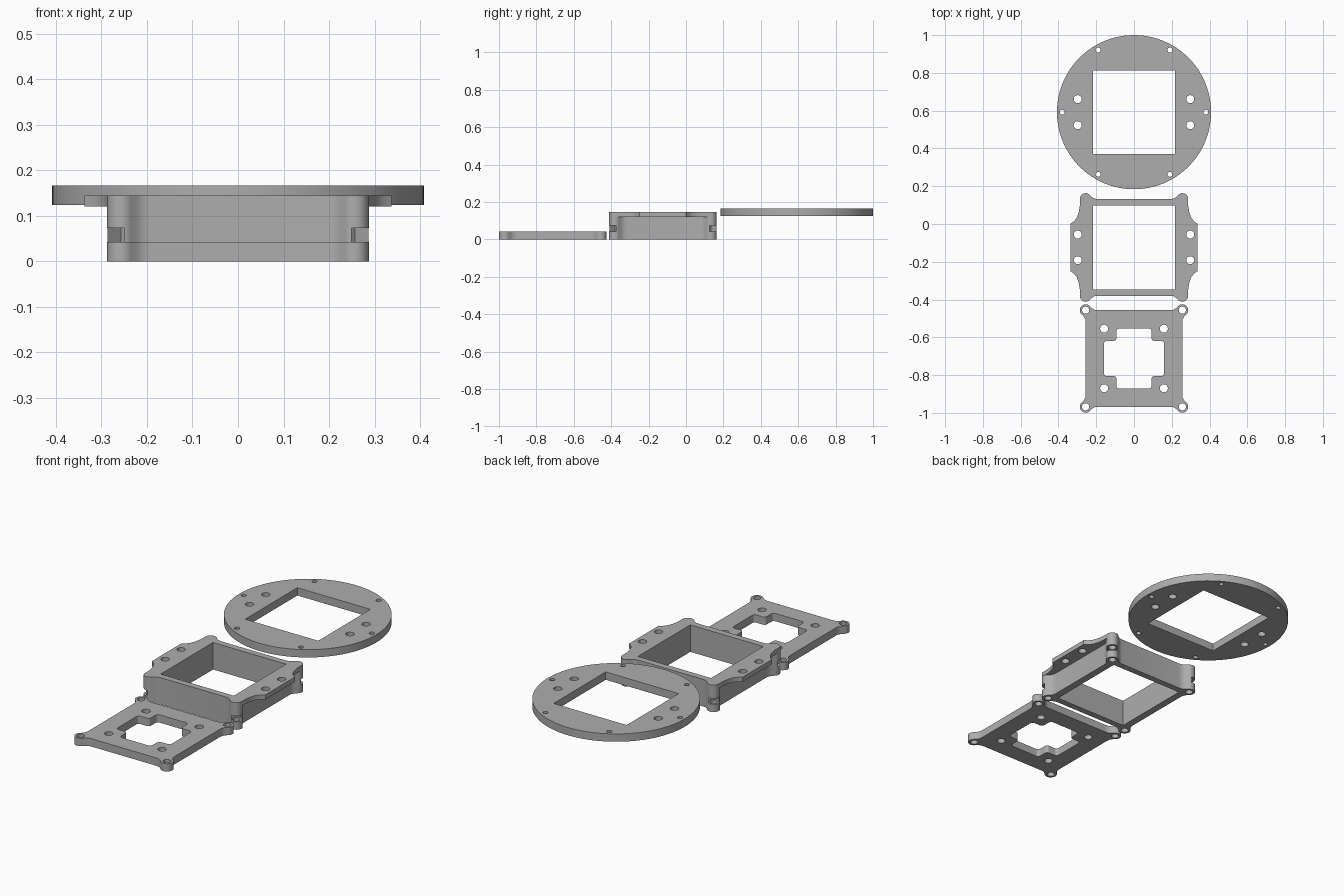
import bpy, bmesh
from math import cos, sin, pi, radians
from mathutils import Vector, Matrix

cube = bpy.data.objects.get("Cube")
if cube:
    bpy.data.objects.remove(cube, do_unlink=True)

grey = bpy.data.materials.new("plain grey")
grey.use_nodes = True
COLOUR = (0.42, 0.42, 0.42, 1)
grey.diffuse_color = COLOUR
grey.node_tree.nodes["Principled BSDF"].inputs["Base Color"].default_value = COLOUR

HALF = 0.256        # corner boss offset from a frame's middle
BOSS = 0.031        # corner boss radius
SIGNS = [(sx, sy) for sx in (-1, 1) for sy in (-1, 1)]


def arc(x, y, r, start=0, end=360, n=32):
    steps = n if end - start == 360 else n + 1
    angles = [radians(start + (end - start) * i / n) for i in range(steps)]
    return [(x + r * cos(a), y + r * sin(a)) for a in angles]


def rect(w, h):
    return [(-w, -h), (w, -h), (w, h), (-w, h)]


def four(x, y, r):
    """Round holes mirrored to all four quadrants."""
    return [arc(sx * x, sy * y, r) for sx, sy in SIGNS]


def quadrants(points):
    """Mirror a first-quadrant path, running from +x to +y, into a closed loop."""
    flip = lambda pts, sx, sy: [(sx * x, sy * y) for x, y in pts]
    return (points + flip(points[::-1], -1, 1)
            + flip(points, -1, -1) + flip(points[::-1], 1, -1))


def rounded(points, r, n=6):
    """Round every corner of a polygon."""
    out = []
    for i, p in enumerate(points):
        p = Vector(p)
        a = p + (Vector(points[i - 1]) - p).normalized() * r
        b = p + (Vector(points[(i + 1) % len(points)]) - p).normalized() * r
        for k in range(n + 1):
            t = k / n
            out.append(tuple(a * (1 - t) ** 2 + p * 2 * t * (1 - t) + b * t * t))
    return out


def plate(name, loops, y, z0, z1):
    """Extrude an outline with holes into a closed solid."""
    curve = bpy.data.curves.new(name, "CURVE")
    curve.dimensions, curve.fill_mode = "2D", "BOTH"
    curve.extrude = (z1 - z0) / 2
    for loop in loops:
        spline = curve.splines.new("POLY")
        spline.points.add(len(loop) - 1)
        for point, (px, py) in zip(spline.points, loop):
            point.co = (px, py, 0, 1)
        spline.use_cyclic_u = True
    temp = bpy.data.objects.new("profile", curve)
    bpy.context.collection.objects.link(temp)
    bpy.context.view_layer.update()
    graph = bpy.context.evaluated_depsgraph_get()
    mesh = bpy.data.meshes.new_from_object(temp.evaluated_get(graph))
    bpy.data.objects.remove(temp, do_unlink=True)
    bm = bmesh.new()
    bm.from_mesh(mesh)
    bmesh.ops.remove_doubles(bm, verts=bm.verts, dist=1e-5)
    bmesh.ops.recalc_face_normals(bm, faces=bm.faces)
    bmesh.ops.translate(bm, verts=bm.verts, vec=(0, y, (z0 + z1) / 2))
    bm.to_mesh(mesh)
    bm.free()
    mesh.materials.clear()
    mesh.materials.append(grey)
    obj = bpy.data.objects.new(name, mesh)
    bpy.context.collection.objects.link(obj)
    return obj


def smooth(obj):
    bpy.ops.object.select_all(action="DESELECT")
    obj.select_set(True)
    bpy.context.view_layer.objects.active = obj
    bpy.ops.object.shade_smooth_by_angle(angle=radians(35))


# Square frame outline whose edges flare into round corner bosses
flare = [(HALF, 0.19), (0.258, 0.208), (0.266, 0.222)]
boss = arc(HALF, HALF, BOSS, -40, 130, 20)
frame = quadrants(flare + boss + [(y, x) for x, y in flare[::-1]])
boss_holes = four(HALF, HALF, 0.019)

# Front mounting plate with a cross-shaped opening
cross = rounded(quadrants([(0.16, 0.093), (0.093, 0.093), (0.093, 0.16)]), 0.018)
mounting_plate = plate("mounting_plate",
                       [frame, cross] + boss_holes + four(0.158, 0.158, 0.021),
                       -0.712, 0, 0.042)
smooth(mounting_plate)

# Middle housing: square tube with blind screw holes in the corners
MID = -0.124
opening = rect(0.217, 0.222)
body = plate("housing_body", [frame, opening] + boss_holes, MID, 0, 0.12)

# Nut slots cut diagonally into each corner
bm = bmesh.new()
for sx, sy in SIGNS:
    out = Vector((sx, sy, 0)).normalized()
    centre = Vector((sx * HALF, MID + sy * HALF, 0.0575)) + out * 0.015
    turn = Matrix.Rotation(sx * sy * pi / 4, 4, "Z")
    bmesh.ops.create_cube(bm, size=1, matrix=Matrix.Translation(centre) @ turn
                          @ Matrix.Diagonal((0.08, 0.052, 0.031, 1)))
cut_mesh = bpy.data.meshes.new("nut_slot_cutter")
bm.to_mesh(cut_mesh)
bm.free()
cut_mesh.materials.append(grey)
cutter = bpy.data.objects.new("nut_slot_cutter", cut_mesh)
bpy.context.collection.objects.link(cutter)
cutter.hide_render = True
mod = body.modifiers.new("nut_slots", "BOOLEAN")
mod.object, mod.operation, mod.solver = cutter, "DIFFERENCE", "EXACT"
bpy.context.view_layer.objects.active = body
bpy.ops.object.modifier_apply(modifier=mod.name)
bpy.data.objects.remove(cutter, do_unlink=True)
smooth(body)

# Housing top flange with curved side ears
ear = [(0.337, 0.125), (0.318, 0.138), (0.303, 0.158), (0.293, 0.185), (0.287, 0.22)]
flange_outline = quadrants(ear + arc(HALF, HALF, BOSS, 0, 130, 16)
                           + [(y, x) for x, y in flare[::-1]])
flange = plate("housing_flange", [flange_outline, opening] + four(0.298, 0.068, 0.021),
               MID, 0.12, 0.145)
smooth(flange)

# Round rear ring with a square opening and a circle of screw holes
rim_holes = [arc(0.38 * cos(k * pi / 3), 0.38 * sin(k * pi / 3), 0.013, n=24)
             for k in range(6)]
ring = plate("round_ring",
             [arc(0, 0, 0.408, n=96), rect(0.217, 0.221)] + rim_holes
             + four(0.298, 0.069, 0.021),
             0.592, 0.124, 0.166)
smooth(ring)
